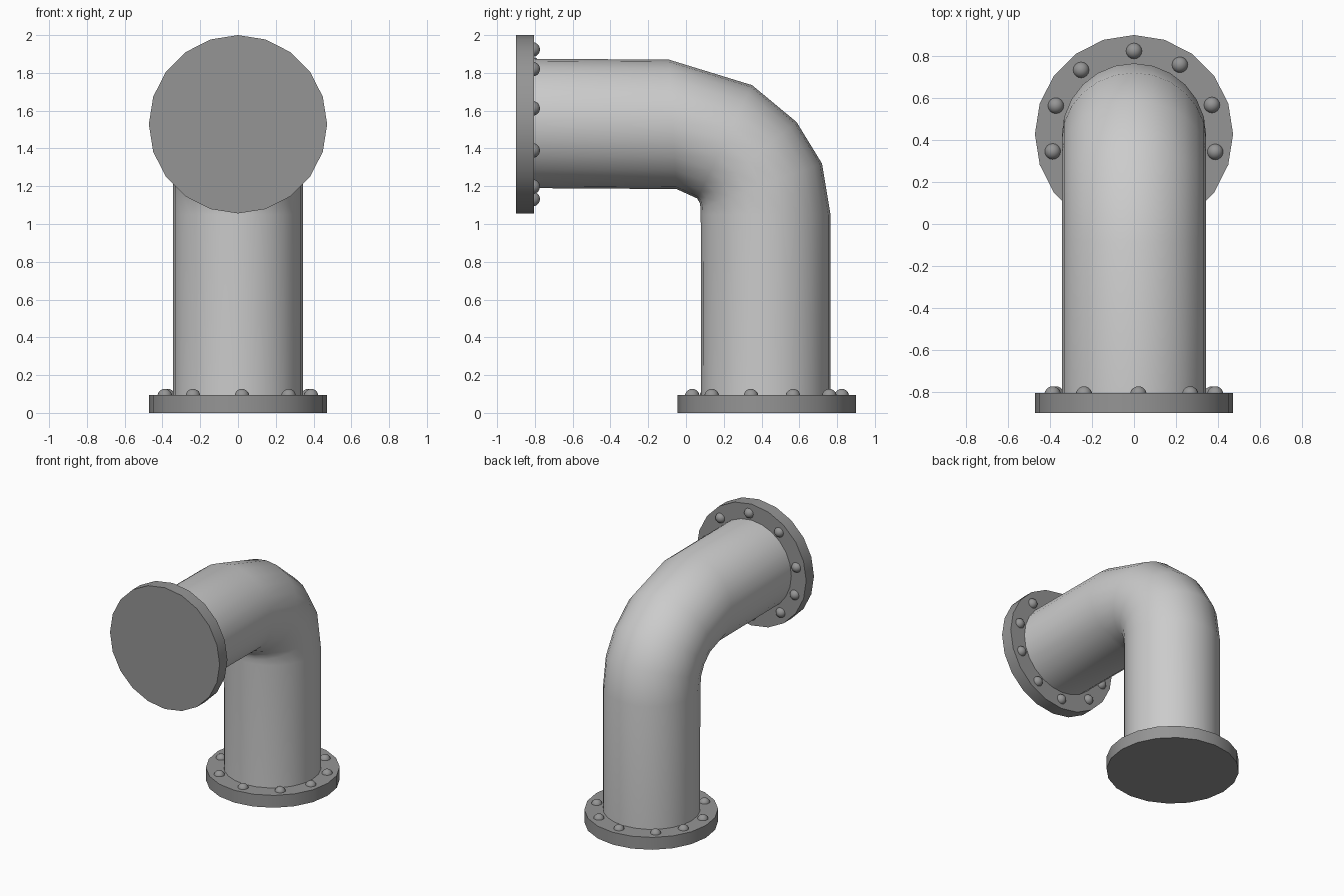
import bpy, bmesh
from math import radians, sin, cos, tau
from mathutils import Matrix, Vector

if "Cube" in bpy.data.objects:
    bpy.data.objects.remove(bpy.data.objects["Cube"])

FLANGE_SIDES = 20
PIPE_SIDES = 24


def grey(name, v):
    mat = bpy.data.materials.new(name)
    mat.diffuse_color = (v, v, v, 1)
    mat.use_nodes = True
    mat.node_tree.nodes["Principled BSDF"].inputs["Base Color"].default_value = mat.diffuse_color
    return mat


PIPE_GREY = grey("pipe_grey", 0.56)
DARK_GREY = grey("dark_grey", 0.3)


def finish(name, bm, angle, mat):
    bmesh.ops.recalc_face_normals(bm, faces=bm.faces[:])
    mesh = bpy.data.meshes.new(name)
    bm.to_mesh(mesh)
    bm.free()
    mesh.materials.append(mat)
    ob = bpy.data.objects.new(name, mesh)
    bpy.context.collection.objects.link(ob)
    bpy.ops.object.select_all(action='DESELECT')
    ob.select_set(True)
    bpy.context.view_layer.objects.active = ob
    bpy.ops.object.shade_smooth_by_angle(angle=radians(angle))
    return ob


# Elbow pipe: each ring is given by its outer and inner (y, z) points
rings = [((0.765, 0.08), (0.08, 0.08)),
         ((0.765, 1.05), (0.078, 1.05)),
         ((0.72, 1.32), (0.077, 1.085)),
         ((0.585, 1.54), (0.073, 1.11)),
         ((0.35, 1.735), (0.06, 1.135)),
         ((-0.09, 1.87), (-0.05, 1.185)),
         ((-0.82, 1.875), (-0.82, 1.19))]
bm = bmesh.new()
loops = []
for outer, inner in rings:
    o, i = Vector((0, *outer)), Vector((0, *inner))
    mid, half = (o + i) / 2, (o - i) / 2
    loops.append([bm.verts.new(mid + half * cos(tau * k / PIPE_SIDES)
                               + Vector((0.344 * sin(tau * k / PIPE_SIDES), 0, 0)))
                  for k in range(PIPE_SIDES)])
for a, b in zip(loops, loops[1:]):
    for k in range(PIPE_SIDES):
        n = (k + 1) % PIPE_SIDES
        bm.faces.new((a[k], a[n], b[n], b[k]))
finish("elbow_pipe", bm, 60, PIPE_GREY)

# Unevenly spaced bolt angles around a flange
BOLT_ANGLES = (20.5, 56.5, 90, 129.5, 160, 192, 233, 273, 312.5, 347.7)


def flange(name, frame):
    # Disc
    bm = bmesh.new()
    bmesh.ops.create_cone(bm, cap_ends=True, segments=FLANGE_SIDES, radius1=0.472,
                          radius2=0.472, depth=0.096,
                          matrix=frame @ Matrix.Translation((0, 0, 0.048)))
    finish(name + "_flange", bm, 30, DARK_GREY)
    # Round bolt heads
    bm = bmesh.new()
    for ang in BOLT_ANGLES:
        a = radians(ang)
        pos = Matrix.Translation((0.396 * cos(a), 0.396 * sin(a), 0.088))
        bmesh.ops.create_uvsphere(bm, u_segments=16, v_segments=10,
                                  radius=0.039, matrix=frame @ pos)
    finish(name + "_bolts", bm, 60, DARK_GREY)


flange("bottom", Matrix.Translation((0, 0.428, 0)))
flange("top", Matrix.Translation((0, -0.9, 1.528)) @ Matrix.Rotation(radians(-90), 4, 'X'))
